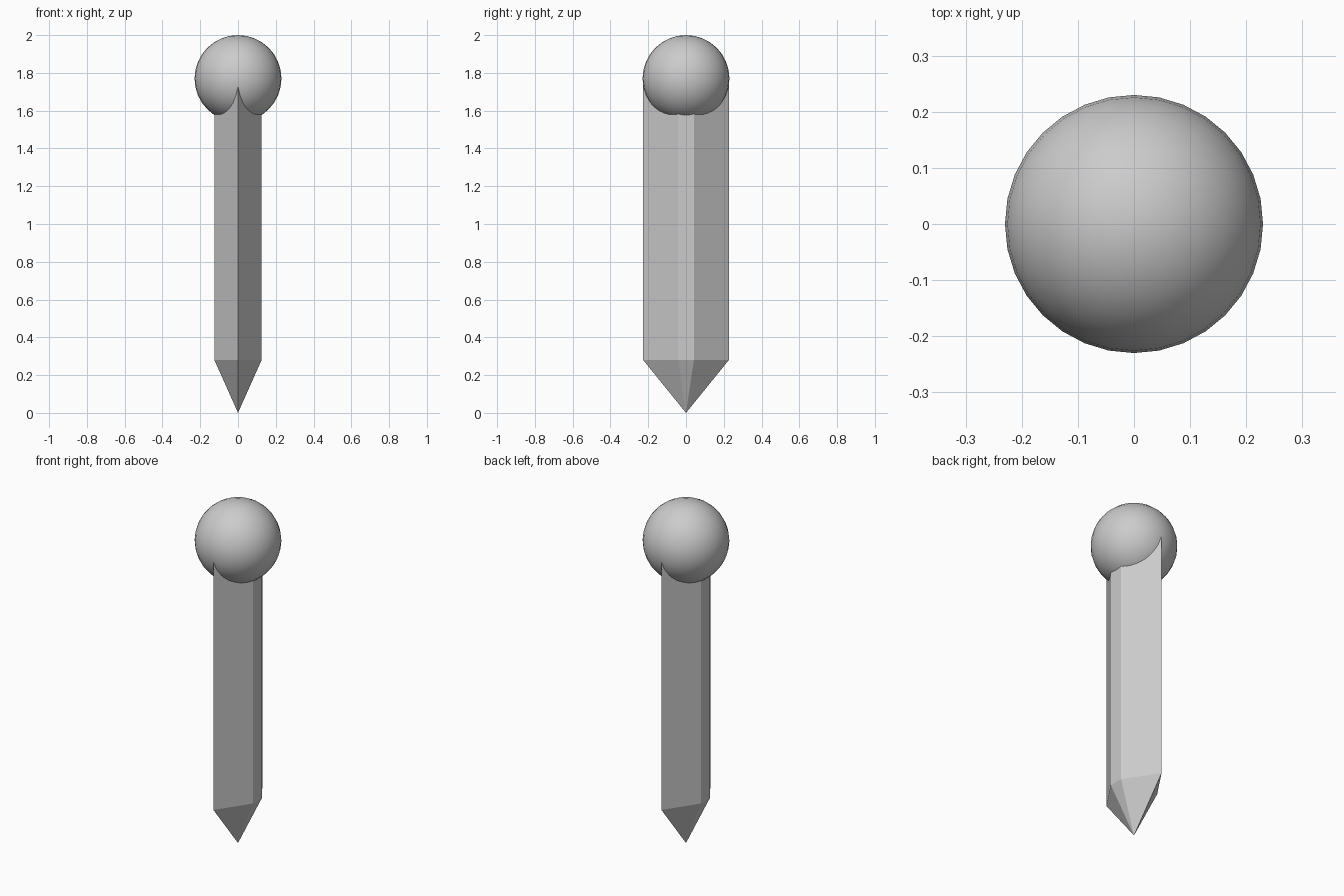
import bpy, bmesh

if "Cube" in bpy.data.objects:
    bpy.data.objects.remove(bpy.data.objects["Cube"])

# six-sided stake cross-section: ridges front and back, narrow flats at the sides
HALF_X, HALF_Y, FLAT = 0.125, 0.227, 0.042
SECTION = [(0, -HALF_Y), (HALF_X, -FLAT), (HALF_X, FLAT),
           (0, HALF_Y), (-HALF_X, FLAT), (-HALF_X, -FLAT)]
Z_SHOULDER, Z_TOP = 0.28, 1.77


def add_stake(name):
    """Extrude the section upward and close it to a point below."""
    bm = bmesh.new()
    low = [bm.verts.new((x, y, Z_SHOULDER)) for x, y in SECTION]
    high = [bm.verts.new((x, y, Z_TOP)) for x, y in SECTION]
    tip = bm.verts.new((0, 0, 0))
    for i in range(len(SECTION)):
        j = (i + 1) % len(SECTION)
        bm.faces.new((low[i], low[j], high[j], high[i]))
        bm.faces.new((low[j], low[i], tip))
    bm.faces.new(high)
    bmesh.ops.recalc_face_normals(bm, faces=bm.faces)
    mesh = bpy.data.meshes.new(name)
    bm.to_mesh(mesh)
    bm.free()
    obj = bpy.data.objects.new(name, mesh)
    bpy.context.collection.objects.link(obj)
    return obj


# pointed shaft, flat faces
add_stake("pointed_shaft")

# round smooth knob on top
bpy.ops.mesh.primitive_uv_sphere_add(segments=32, ring_count=16, radius=0.23,
                                     location=(0, 0, 1.77))
bpy.context.object.name = "round_knob"
bpy.ops.object.shade_smooth()
